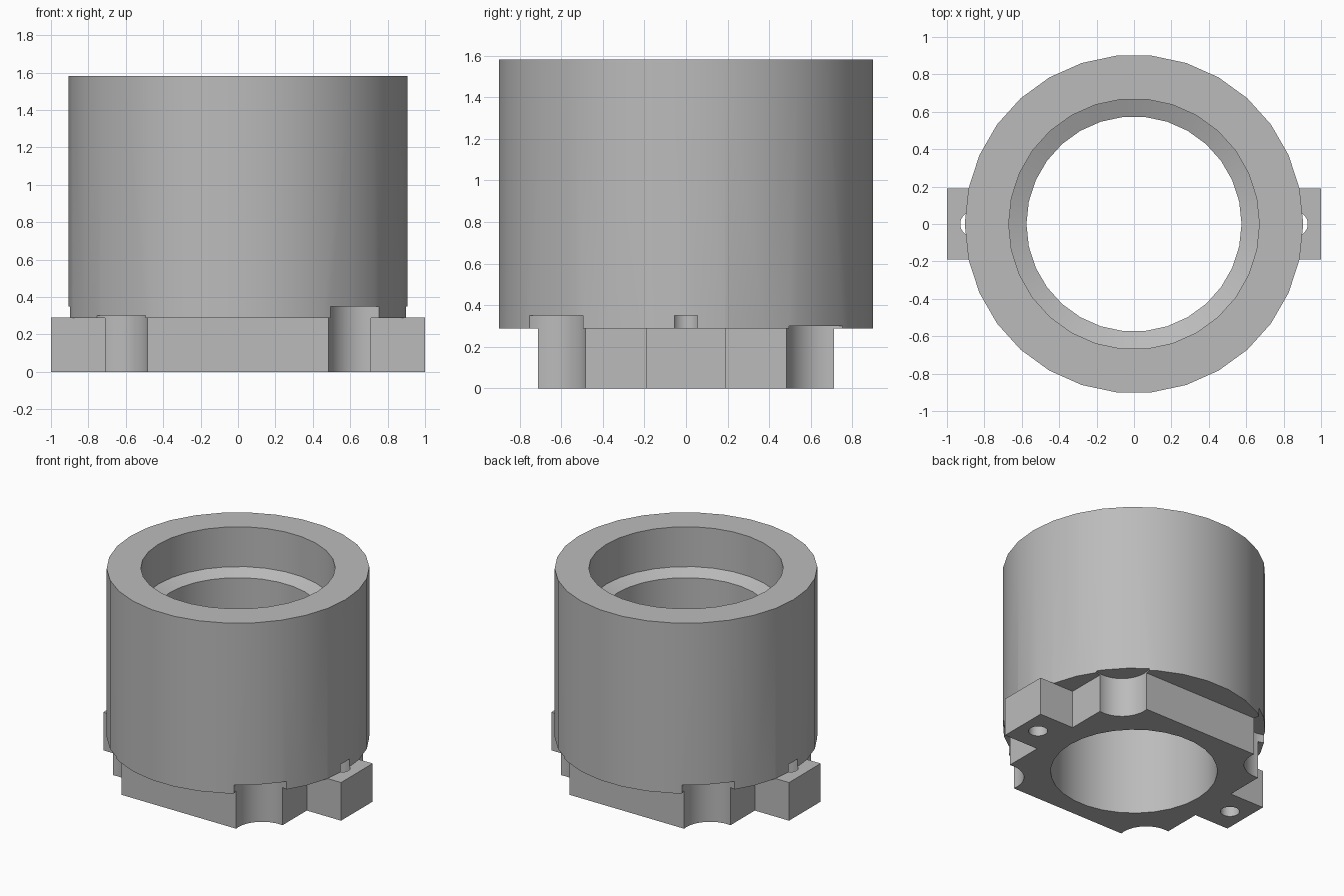
import bpy
import bmesh
from math import sin, cos, pi, radians

SIDES = 30

cube = bpy.data.objects.get("Cube")
if cube:
    bpy.data.objects.remove(cube, do_unlink=True)

grey = bpy.data.materials.new("plain_grey")
grey.use_nodes = True
colour = (0.5, 0.5, 0.5, 1)
grey.diffuse_color = colour
grey.node_tree.nodes["Principled BSDF"].inputs["Base Color"].default_value = colour


def finish(name, bm):
    bmesh.ops.recalc_face_normals(bm, faces=bm.faces[:])
    mesh = bpy.data.meshes.new(name)
    bm.to_mesh(mesh)
    bm.free()
    mesh.materials.append(grey)
    obj = bpy.data.objects.new(name, mesh)
    bpy.context.collection.objects.link(obj)
    return obj


def turned(name, profile, x=0, y=0):
    """Solid of revolution from (radius, z) points, capped at both ends."""
    bm = bmesh.new()
    rings = [[bm.verts.new((x + r * cos(2 * pi * i / SIDES),
                            y + r * sin(2 * pi * i / SIDES), z))
              for i in range(SIDES)] for r, z in profile]
    for low, high in zip(rings, rings[1:]):
        for i in range(SIDES):
            j = (i + 1) % SIDES
            bm.faces.new((low[i], low[j], high[j], high[i]))
    bm.faces.new(rings[0])
    bm.faces.new(rings[-1])
    return finish(name, bm)


def prism(name, outline, height):
    bm = bmesh.new()
    base = bm.faces.new([bm.verts.new((x, y, 0)) for x, y in outline])
    top = bmesh.ops.extrude_face_region(bm, geom=[base])
    verts = [v for v in top["geom"] if isinstance(v, bmesh.types.BMVert)]
    bmesh.ops.translate(bm, verts=verts, vec=(0, 0, height))
    # the extrusion may drop the starting face, so close the bottom again
    edges = [e for e in bm.edges if e.is_boundary]
    if edges:
        bmesh.ops.holes_fill(bm, edges=edges)
    return finish(name, bm)


def combine(target, tool, operation):
    tool.hide_render = True
    mod = target.modifiers.new("combine", "BOOLEAN")
    mod.operation = operation
    mod.solver = "EXACT"
    mod.object = tool
    deps = bpy.context.evaluated_depsgraph_get()
    result = bpy.data.meshes.new_from_object(target.evaluated_get(deps))
    target.modifiers.clear()
    target.data = result
    bpy.data.objects.remove(tool, do_unlink=True)


# Main barrel
housing = turned("ring_housing", [(0.905, 0.288), (0.905, 1.583)])

# Square base plate with an ear on each side
half, ear, tip = 0.712, 0.19, 1.0
right_side = [(half, -half), (half, -ear), (tip, -ear),
              (tip, ear), (half, ear), (half, half)]
outline = right_side + [(-x, -y) for x, y in right_side]
combine(housing, prism("base_plate", outline, 0.29), "UNION")

# Stepped bore with a slightly sloping ledge
bore = [(0.575, -0.1), (0.575, 1.24), (0.67, 1.28), (0.67, 1.7)]
combine(housing, turned("bore_cutter", bore), "DIFFERENCE")

# Round corner notches, deeper on one diagonal
for sx in (-1, 1):
    for sy in (-1, 1):
        top = 0.35 if sx * sy < 0 else 0.30
        notch = turned("notch_cutter", [(0.2, -0.1), (0.2, top)],
                       0.68 * sx, 0.68 * sy)
        combine(housing, notch, "DIFFERENCE")

# Screw holes through the ears, running a little into the barrel
for side in (-1, 1):
    hole = turned("screw_hole_cutter", [(0.066, -0.1), (0.066, 0.35)],
                  0.863 * side)
    combine(housing, hole, "DIFFERENCE")

# Smooth round walls, crisp corners
bpy.ops.object.select_all(action="DESELECT")
housing.select_set(True)
bpy.context.view_layer.objects.active = housing
bpy.ops.object.shade_smooth_by_angle(angle=radians(30))
